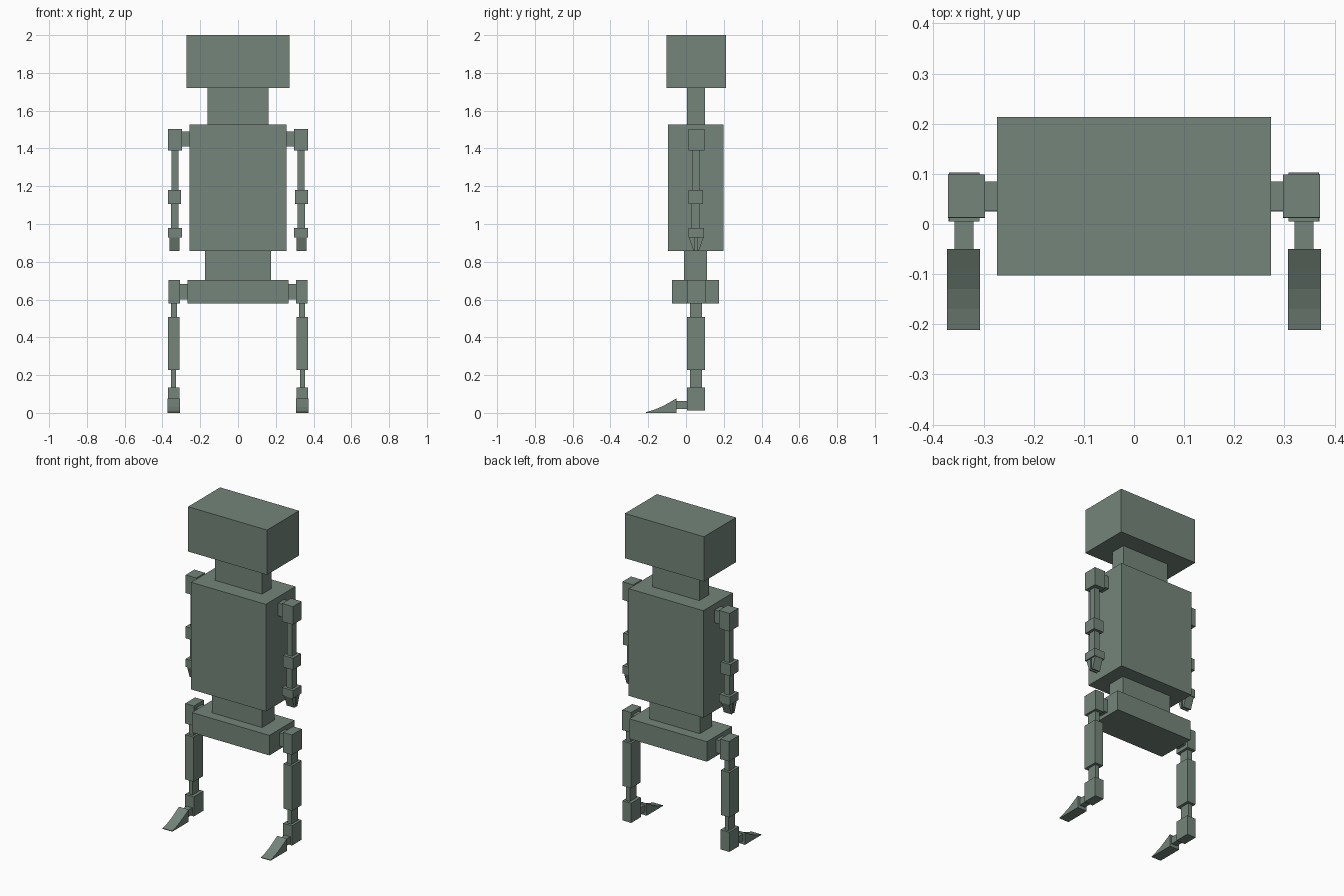
import bpy, bmesh

mat = bpy.data.materials.new("grey_green")
mat.diffuse_color = (0.175, 0.235, 0.195, 1)


def prism(name, x0, x1, profile):
    """Extrude a closed (y, z) profile along x."""
    bm = bmesh.new()
    face = bm.faces.new([bm.verts.new((x0, y, z)) for y, z in profile])
    ext = bmesh.ops.extrude_face_region(bm, geom=[face])
    for v in ext["geom"]:
        if isinstance(v, bmesh.types.BMVert):
            v.co.x = x1
    bmesh.ops.recalc_face_normals(bm, faces=bm.faces)
    me = bpy.data.meshes.new(name)
    bm.to_mesh(me)
    bm.free()
    me.materials.append(mat)
    ob = bpy.data.objects.new(name, me)
    bpy.context.collection.objects.link(ob)
    return ob


def box(name, x0, x1, y0, y1, z0, z1):
    return prism(name, x0, x1, [(y0, z0), (y1, z0), (y1, z1), (y0, z1)])


# Central body blocks: half width, y range, z range
for name, w, y0, y1, z0, z1 in [
    ("head", 0.273, -0.103, 0.213, 1.72, 2.0),
    ("neck", 0.162, 0.005, 0.10, 1.528, 1.72),
    ("torso", 0.258, -0.094, 0.198, 0.858, 1.528),
    ("waist", 0.174, -0.01, 0.111, 0.703, 0.858),
    ("pelvis", 0.268, -0.073, 0.176, 0.578, 0.703),
]:
    box(name, -w, w, y0, y1, z0, z1)

# Limb blocks, repeated on both sides: x range, y range, z range
limbs = [
    ("shoulder_link", 0.258, 0.297, 0.027, 0.085, 1.41, 1.49),
    ("shoulder", 0.297, 0.371, 0.013, 0.099, 1.39, 1.503),
    ("upper_arm", 0.316, 0.352, 0.032, 0.074, 1.18, 1.39),
    ("elbow", 0.302, 0.371, 0.013, 0.091, 1.107, 1.18),
    ("forearm", 0.316, 0.354, 0.03, 0.075, 0.978, 1.107),
    ("wrist", 0.297, 0.371, 0.012, 0.096, 0.929, 0.978),
    ("hip_link", 0.268, 0.308, 0.025, 0.085, 0.6, 0.682),
    ("hip", 0.308, 0.369, 0.005, 0.103, 0.578, 0.703),
    ("upper_leg", 0.324, 0.356, 0.022, 0.084, 0.508, 0.578),
    ("thigh", 0.311, 0.37, 0.005, 0.1, 0.228, 0.508),
    ("lower_leg", 0.329, 0.355, 0.021, 0.085, 0.135, 0.228),
    ("ankle", 0.309, 0.37, 0.005, 0.1, 0.012, 0.135),
    ("foot_link", 0.32, 0.358, -0.05, 0.005, 0.02, 0.064),
]
for side, s in (("left", 1), ("right", -1)):
    for name, x0, x1, *yz in limbs:
        box(f"{side}_{name}", s * x0, s * x1, *yz)
    # Two tapered gripper prongs
    for label, d in (("front", -1), ("back", 1)):
        c = 0.054
        prism(f"{side}_{label}_prong", s * 0.309, s * 0.363,
              [(c + d * 0.006, 0.929), (c + d * 0.039, 0.929),
               (c + d * 0.014, 0.858), (c + d * 0.006, 0.858)])
    # Wedge foot with a slightly hollow top
    prism(f"{side}_foot", s * 0.307, s * 0.373,
          [(-0.05, 0.0), (-0.05, 0.077), (-0.09, 0.054), (-0.13, 0.032),
           (-0.17, 0.016), (-0.211, 0.004), (-0.211, 0.0)])
